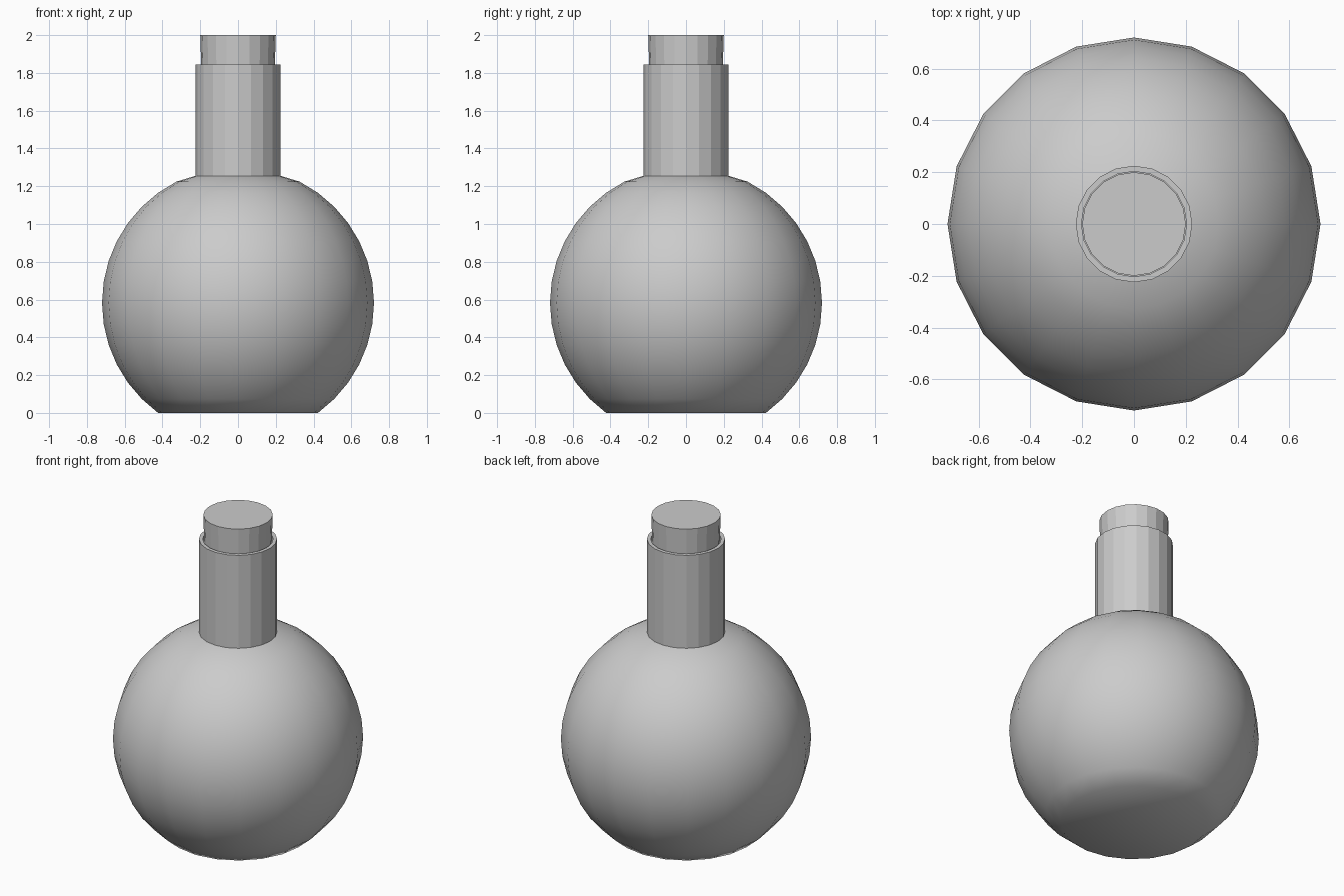
import bpy
import bmesh
from math import sin, cos, pi, radians

if "Cube" in bpy.data.objects:
    bpy.data.objects.remove(bpy.data.objects["Cube"])

SIDES = 20


def lathe(name, profile, smooth=False):
    """Revolve (radius, z) points around z, capping wherever radius is 0."""
    bm = bmesh.new()
    rings = []
    for r, z in profile:
        if r == 0:
            rings.append([bm.verts.new((0, 0, z))] * SIDES)
        else:
            rings.append([bm.verts.new((r * cos(2 * pi * i / SIDES),
                                        r * sin(2 * pi * i / SIDES), z))
                          for i in range(SIDES)])
    for a, b in zip(rings, rings[1:]):
        for i in range(SIDES):
            j = (i + 1) % SIDES
            bm.faces.new(dict.fromkeys((a[i], a[j], b[j], b[i])))
    bmesh.ops.recalc_face_normals(bm, faces=bm.faces)
    for f in bm.faces:
        f.smooth = smooth
    mesh = bpy.data.meshes.new(name)
    bm.to_mesh(mesh)
    bm.free()
    obj = bpy.data.objects.new(name, mesh)
    bpy.context.collection.objects.link(obj)
    return obj


# Round flask body, smooth, with a flat base
R, CZ = 0.72, 0.5825
arc = [(R * sin(radians(a)), CZ - R * cos(radians(a))) for a in range(36, 154, 9)]
arc[0] = (arc[0][0], 0.0)
lathe("flask_body", [(0, 0)] + arc + [(0.225, 1.255)], smooth=True)

# Faceted neck with a thin rim and open bore
lathe("flask_neck", [(0.225, 1.255), (0.225, 1.845), (0.203, 1.845),
                     (0.203, 1.65), (0, 1.65)])

# Tapered stopper pushed into the neck
lathe("stopper", [(0, 1.68), (0.19, 1.68), (0.2, 2.0), (0, 2.0)])
